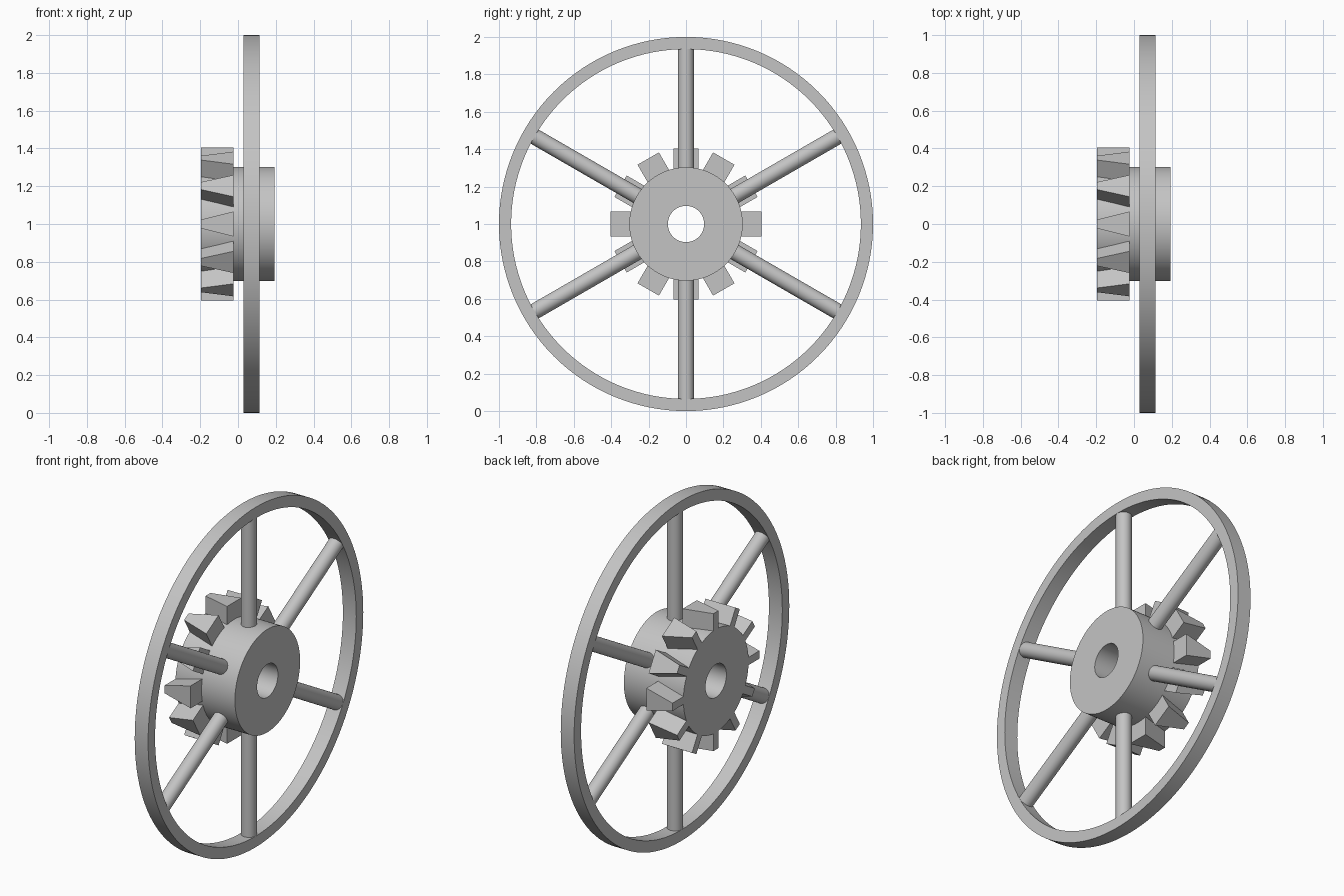
import bpy
import math
from mathutils import Matrix, Vector

old = bpy.data.objects.get("Cube")
if old:
    bpy.data.objects.remove(old, do_unlink=True)

grey = bpy.data.materials.new("plain grey")
grey.use_nodes = True
colour = (0.55, 0.55, 0.55, 1)
grey.diffuse_color = colour
grey.node_tree.nodes["Principled BSDF"].inputs["Base Color"].default_value = colour

CENTRE = Vector((0, 0, 1))
HUB_R = 0.303


def add_object(name, verts, faces, smooth=False):
    mesh = bpy.data.meshes.new(name)
    mesh.from_pydata(verts, [], faces)
    mesh.materials.append(grey)
    obj = bpy.data.objects.new(name, mesh)
    bpy.context.collection.objects.link(obj)
    bpy.ops.object.select_all(action='DESELECT')
    obj.select_set(True)
    bpy.context.view_layer.objects.active = obj
    if smooth:
        bpy.ops.object.shade_smooth_by_angle(angle=math.radians(35))
    return obj


def ring(name, x0, x1, inner, outer, n=128):
    """Rectangular profile turned round the x axis."""
    profile = [(x0, outer), (x1, outer), (x1, inner), (x0, inner)]
    verts, faces = [], []
    for i in range(n):
        a = math.tau * i / n
        for x, r in profile:
            verts.append(CENTRE + Vector((x, r * math.sin(a), r * math.cos(a))))
        for k in range(4):
            j, m = (i + 1) % n, (k + 1) % 4
            faces.append((4 * i + k, 4 * j + k, 4 * j + m, 4 * i + m))
    obj = add_object(name, verts, faces, True)
    return obj


def turned(angle):
    return Matrix.Translation(CENTRE) @ Matrix.Rotation(angle, 4, 'X')


# Rim and bored hub
ring("rim", 0.028, 0.115, 0.935, 1.0)
ring("hub", -0.195, 0.192, 0.097, HUB_R)

# Round spokes between hub and rim
SPOKE_X, SPOKE_R = 0.0715, 0.043
for i in range(6):
    bottom, top = HUB_R - 0.02, 0.942
    bpy.ops.mesh.primitive_cylinder_add(vertices=32, radius=SPOKE_R, depth=top - bottom)
    spoke = bpy.context.object
    spoke.name = f"spoke_{i + 1}"
    spoke.data.materials.append(grey)
    spoke.matrix_world = turned(math.tau * i / 6) @ Matrix.Translation(
        (SPOKE_X, 0, (bottom + top) / 2))
    bpy.ops.object.shade_smooth_by_angle(angle=math.radians(35))

# Tapered gear teeth, wide towards the rim
TOOTH_FACES = [(0, 1, 2, 3), (7, 6, 5, 4), (0, 4, 5, 1),
               (1, 5, 6, 2), (2, 6, 7, 3), (3, 7, 4, 0)]
for i in range(12):
    verts = []
    for r in (HUB_R - 0.02, 0.404):
        for x, y in ((-0.195, -0.023), (-0.195, 0.023), (-0.025, 0.066), (-0.025, -0.066)):
            verts.append((x, y, r))
    tooth = add_object(f"gear_tooth_{i + 1}", verts, TOOTH_FACES)
    tooth.matrix_world = turned(math.tau * i / 12)
